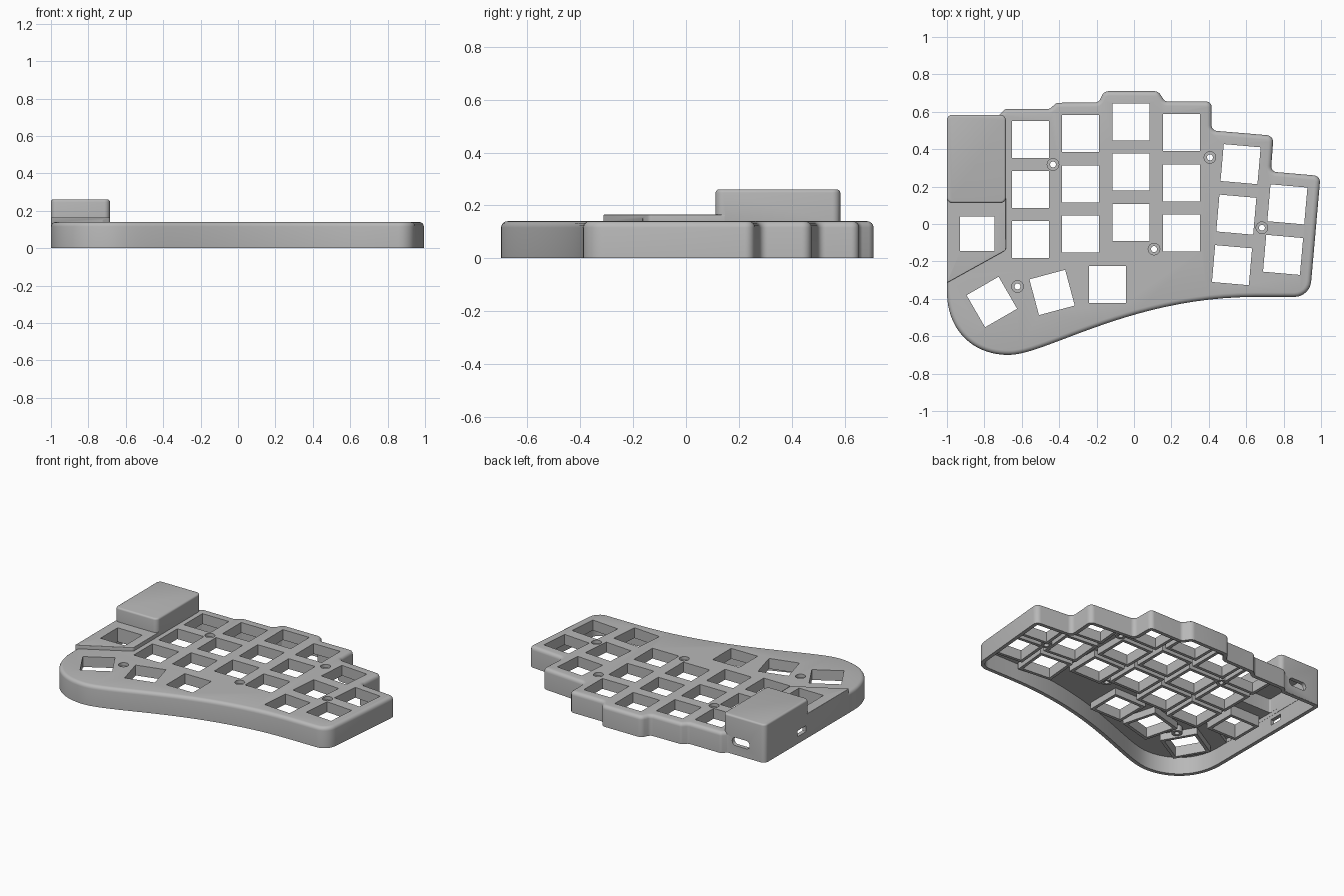
import bpy, bmesh, math
from mathutils import Vector, Matrix
from mathutils.geometry import interpolate_bezier

cube = bpy.data.objects.get("Cube")
if cube:
    bpy.data.objects.remove(cube, do_unlink=True)

grey = bpy.data.materials.new("matte grey")
grey.use_nodes = True
grey.diffuse_color = (0.48, 0.48, 0.48, 1)
grey.node_tree.nodes["Principled BSDF"].inputs["Base Color"].default_value = grey.diffuse_color


def rounded(corners, steps=6):
    """Closed polygon of (x, y, radius) corners with filleted points."""
    points = []
    for i, (x, y, r) in enumerate(corners):
        p = Vector((x, y))
        if r == 0:
            points.append(p)
            continue
        before = (Vector(corners[i - 1][:2]) - p).normalized()
        after = (Vector(corners[(i + 1) % len(corners)][:2]) - p).normalized()
        half = before.angle(after) / 2
        centre = p + (before + after).normalized() * r / math.sin(half)
        start = p + before * r / math.tan(half) - centre
        end = p + after * r / math.tan(half) - centre
        sweep = math.atan2(start.cross(end), start.dot(end))
        for k in range(steps + 1):
            points.append(centre + Matrix.Rotation(sweep * k / steps, 2) @ start)
    return points


def inset(points, d):
    """Move a counter-clockwise outline inwards by d."""
    result = []
    for i, p in enumerate(points):
        a = (p - points[i - 1]).normalized()
        b = (points[(i + 1) % len(points)] - p).normalized()
        na, nb = Vector((-a.y, a.x)), Vector((-b.y, b.x))
        result.append(p + (na + nb) * d / (1 + na.dot(nb)))
    return result


def prism(bm, points, bottom, top, bevel=0, matrix=Matrix()):
    """Extrude an outline, with an optional rounded top edge."""
    levels = [(0, bottom), (0, top)]
    if bevel:
        arc = [math.pi / 2 * k / 4 for k in range(5)]
        levels = [(0, bottom)] + [(bevel * (1 - math.cos(a)), top - bevel + bevel * math.sin(a)) for a in arc]
    rings = [[bm.verts.new(matrix @ p.to_3d() + matrix.to_3x3() @ Vector((0, 0, z)))
              for p in inset(points, d)] for d, z in levels]
    faces = [bm.faces.new(rings[0][::-1]), bm.faces.new(rings[-1])]
    n = len(points)
    for low, high in zip(rings, rings[1:]):
        for i in range(n):
            j = (i + 1) % n
            faces.append(bm.faces.new((low[i], low[j], high[j], high[i])))
    bmesh.ops.recalc_face_normals(bm, faces=faces)


def box_outline(x0, y0, x1, y1, r=0):
    return rounded([(x0, y0, r), (x1, y0, r), (x1, y1, r), (x0, y1, r)])


def disc(r, sides=32):
    return [Vector((r * math.cos(math.tau * k / sides), r * math.sin(math.tau * k / sides)))
            for k in range(sides)]


def finish(name, bm):
    mesh = bpy.data.meshes.new(name)
    bm.to_mesh(mesh)
    bm.free()
    mesh.materials.append(grey)
    obj = bpy.data.objects.new(name, mesh)
    bpy.context.collection.objects.link(obj)
    return obj


def combine(target, tool, operation):
    tool.hide_render = True
    mod = target.modifiers.new(tool.name, 'BOOLEAN')
    mod.operation, mod.object, mod.solver, mod.use_self = operation, tool, 'EXACT', True
    bpy.context.view_layer.objects.active = target
    bpy.ops.object.modifier_apply(modifier=mod.name)
    bpy.data.objects.remove(tool, do_unlink=True)


# Case outline: curved palm edge, then stepped back edge
def bezier(a, b, c, d):
    return [p.to_2d() for p in interpolate_bezier(*[Vector((*v, 0)) for v in (a, b, c, d)], 24)]


palm = bezier((-1, -.36), (-1, -.57), (-.86, -.7), (-.67, -.7))
palm += bezier((-.67, -.7), (-.47, -.7), (-.02, -.39), (.65, -.39))[1:]
outline = rounded([(p.x, p.y, 0) for p in palm] + [
    (.94, -.39, .09), (.997, .257, .035), (.732, .28, .03), (.746, .472, .035),
    (.415, .5, .03), (.415, .655, .03), (.165, .655, .03), (.13, .71, .04),
    (-.16, .71, .04), (-.19, .65, .03), (-.415, .648, .03), (-.45, .615, .03),
    (-.69, .615, .03), (-.72, .583, .01), (-1, .583, .035)])

bm = bmesh.new()
prism(bm, outline, 0, .14, .024)
case = finish("keyboard_case", bm)

# Raised plate and tall electronics housing on the inner side
bm = bmesh.new()
plate = rounded([(-1.0005, -.315, .004), (-.6845, -.14, .02), (-.6845, .15, .004), (-1.0005, .15, .004)])
prism(bm, plate, .004, .165, .003)
combine(case, finish("raised_plate", bm), 'UNION')
bm = bmesh.new()
prism(bm, box_outline(-1.001, .112, -.685, .584, .03), .002, .26, .012)
combine(case, finish("electronics_housing", bm), 'UNION')

# Hollow underside
bm = bmesh.new()
prism(bm, inset(outline, .025), -.1, .115)
combine(case, finish("main_cavity", bm), 'DIFFERENCE')
bm = bmesh.new()
prism(bm, [Vector(p) for p in ((-.974, -.28), (-.711, -.135), (-.711, .2), (-.974, .2))], -.11, .14)
combine(case, finish("plate_cavity", bm), 'DIFFERENCE')
bm = bmesh.new()
prism(bm, box_outline(-.973, .138, -.712, .557, .01), -.12, .236)
combine(case, finish("housing_cavity", bm), 'DIFFERENCE')

# Key positions: x, y, turn in degrees, size
keys = [(x, y - row * .268, 0, .198)
        for x, y in ((-.553, .452), (-.285, .483), (-.016, .545), (.255, .488)) for row in range(3)]
keys += [(x - row * .023, y - row * .27, -5, .198)
         for x, y, rows in ((.57, .32, 3), (.82, .105, 2)) for row in range(rows)]
keys += [(-.142, -.323, 0, .198), (-.438, -.366, 15, .198), (-.76, -.417, 30, .198), (-.837, -.052, 0, .184)]
screws = [(-.433, .318), (.406, .356), (.107, -.134), (.684, -.02), (-.623, -.334)]


def square(size):
    return box_outline(-size / 2, -size / 2, size / 2, size / 2)


# Sockets below each key and bosses below each screw
bm = bmesh.new()
for x, y, turn, size in keys:
    place = Matrix.Translation((x, y, 0)) @ Matrix.Rotation(math.radians(turn), 4, 'Z')
    prism(bm, square(size + .042), .07, .128 if size > .19 else .15, 0, place)
for x, y in screws:
    prism(bm, disc(.034), .075, .127, 0, Matrix.Translation((x, y, 0)))
combine(case, finish("sockets", bm), 'UNION')

# Key openings and screw holes
bm = bmesh.new()
for x, y, turn, size in keys:
    place = Matrix.Translation((x, y, 0)) @ Matrix.Rotation(math.radians(turn), 4, 'Z')
    prism(bm, square(size), -.1, .3, 0, place)
for x, y in screws:
    prism(bm, disc(.016), -.1, .3, 0, Matrix.Translation((x, y, 0)))
combine(case, finish("openings", bm), 'DIFFERENCE')

# Screw head recesses and connector ports
bm = bmesh.new()
for x, y in screws:
    prism(bm, disc(.031), .118, .3, 0, Matrix.Translation((x, y, 0)))
upright = Matrix.Rotation(math.pi / 2, 4, 'X')
prism(bm, box_outline(-.065, -.027, .065, .027, .025), -.05, .05, 0,
      Matrix.Translation((-.82, .575, .09)) @ upright)
prism(bm, box_outline(-.045, -.02, .045, .02, .004), -.05, .05, 0,
      Matrix.Translation((-.99, .19, .07)) @ Matrix.Rotation(math.pi / 2, 4, 'Z') @ upright)
combine(case, finish("recesses_and_ports", bm), 'DIFFERENCE')

# Single material, smooth fillets with sharp edges
case.data.materials.clear()
case.data.materials.append(grey)
for face in case.data.polygons:
    face.material_index = 0
bpy.ops.object.select_all(action='DESELECT')
case.select_set(True)
bpy.context.view_layer.objects.active = case
bpy.ops.object.shade_smooth_by_angle(angle=math.radians(30))
